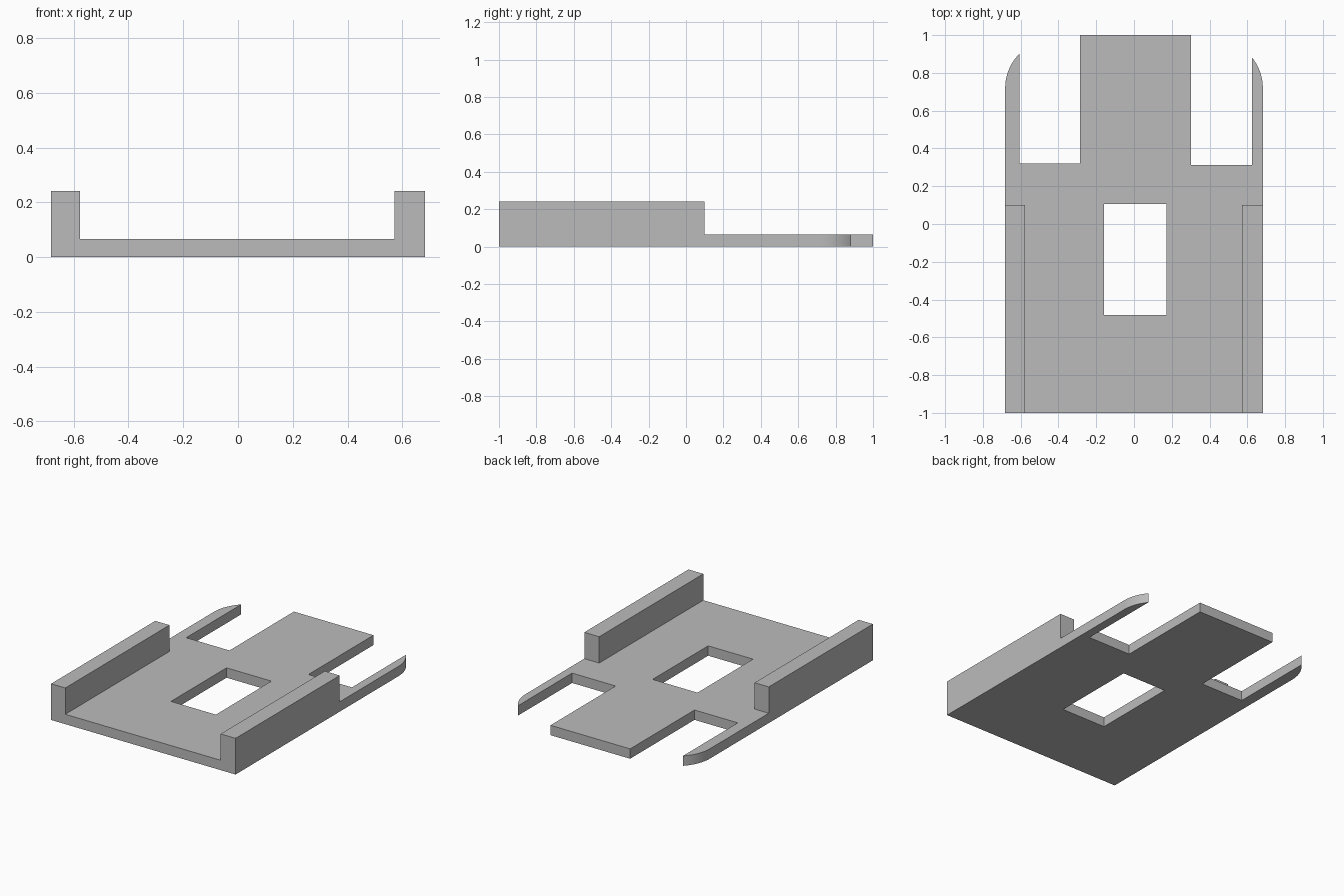
import bpy
import bmesh
from math import sin, cos, acos, radians

old = bpy.data.objects.get("Cube")
if old:
    bpy.data.objects.remove(old, do_unlink=True)

HALF_W, PLATE_H, RAIL_H, RAIL_END = 0.682, 0.066, 0.242, 0.10
CURVE_START, CURVE_R = 0.72, 0.255

grey = bpy.data.materials.new("plain grey")
grey.use_nodes = True
colour = (0.5, 0.5, 0.5, 1)
grey.diffuse_color = colour
grey.node_tree.nodes["Principled BSDF"].inputs["Base Color"].default_value = colour


def prism(name, outline, z0, z1):
    """Extrude a flat outline into a closed solid."""
    bm = bmesh.new()
    face = bm.faces.new([bm.verts.new((x, y, z0)) for x, y in outline])
    top = bmesh.ops.extrude_face_region(bm, geom=[face])["geom"]
    verts = [v for v in top if isinstance(v, bmesh.types.BMVert)]
    bmesh.ops.translate(bm, verts=verts, vec=(0, 0, z1 - z0))
    bmesh.ops.recalc_face_normals(bm, faces=bm.faces)
    mesh = bpy.data.meshes.new(name)
    bm.to_mesh(mesh)
    bm.free()
    mesh.materials.append(grey)
    obj = bpy.data.objects.new(name, mesh)
    bpy.context.collection.objects.link(obj)
    return obj


def rect(x0, x1, y0, y1):
    return [(x0, y0), (x1, y0), (x1, y1), (x0, y1)]


def prong_curve(side, inner):
    """Rounded outer edge of a prong, from its straight side to its tip."""
    end = acos(1 - (HALF_W - inner) / CURVE_R)
    steps = 12
    return [(side * (HALF_W - CURVE_R * (1 - cos(end * i / steps))),
             CURVE_START + CURVE_R * sin(end * i / steps)) for i in range(steps + 1)]


def combine(target, other, operation):
    mod = target.modifiers.new(operation.title(), "BOOLEAN")
    mod.operation, mod.solver, mod.object = operation, "EXACT", other
    bpy.context.view_layer.objects.active = target
    bpy.ops.object.modifier_apply(modifier=mod.name)
    bpy.data.objects.remove(other, do_unlink=True)


# Base plate with a central tongue and two slim prongs
outline = [(-HALF_W, -1), (HALF_W, -1)]
outline += prong_curve(1, 0.624)
outline += [(0.624, 0.312), (0.302, 0.312), (0.302, 1), (-0.287, 1),
            (-0.287, 0.32), (-0.607, 0.32)]
outline += reversed(prong_curve(-1, 0.607))
tray = prism("tray", outline, 0, PLATE_H)

# Rectangular window through the plate
window = prism("window_cutter", rect(-0.159, 0.173, -0.481, 0.106), -0.1, 0.2)
window.hide_render = True
combine(tray, window, "DIFFERENCE")

# Raised side rails, merged flush with the plate
for name, x0, x1 in (("right_rail", -HALF_W, -0.577), ("left_rail", 0.572, HALF_W)):
    combine(tray, prism(name, rect(x0, x1, -1, RAIL_END), 0, RAIL_H), "UNION")

# Smooth only the prong curves
bpy.ops.object.select_all(action="DESELECT")
tray.select_set(True)
bpy.context.view_layer.objects.active = tray
bpy.ops.object.shade_smooth_by_angle(angle=radians(20))
